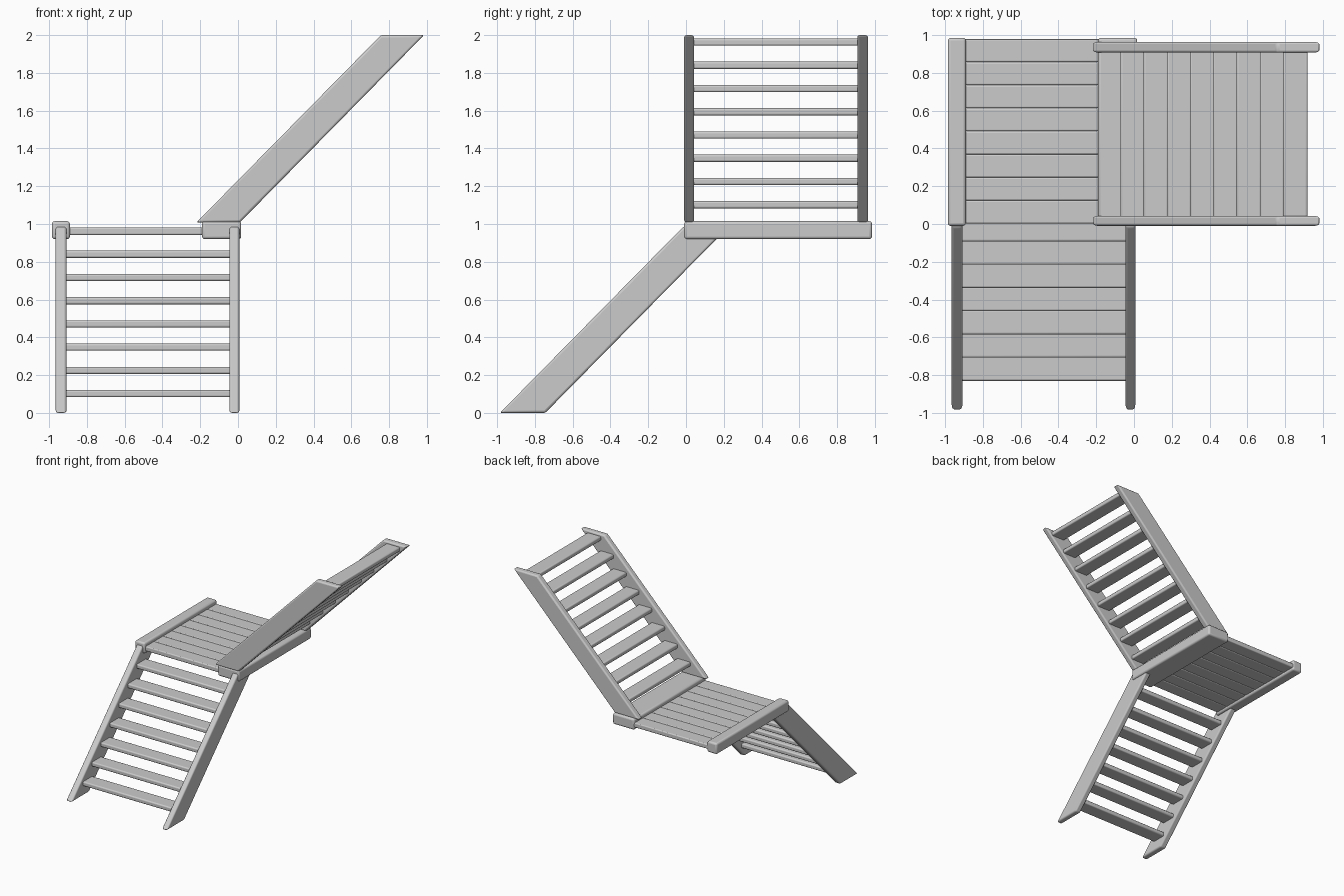
import bpy
import bmesh
from mathutils import Vector

cube = bpy.data.objects.get("Cube")
if cube:
    bpy.data.objects.remove(cube, do_unlink=True)

wood = bpy.data.materials.new("grey_wood")
wood.use_nodes = True
GREY = (0.6, 0.6, 0.6, 1)
wood.diffuse_color = GREY
wood.node_tree.nodes["Principled BSDF"].inputs["Base Color"].default_value = GREY


def finish(name, bm, bevel):
    """Turn a bmesh into a softly rounded timber part."""
    bmesh.ops.recalc_face_normals(bm, faces=bm.faces)
    mesh = bpy.data.meshes.new(name)
    bm.to_mesh(mesh)
    bm.free()
    mesh.materials.append(wood)
    ob = bpy.data.objects.new(name, mesh)
    bpy.context.collection.objects.link(ob)
    mod = ob.modifiers.new("rounded_edges", "BEVEL")
    mod.width = bevel
    mod.segments = 3
    bpy.ops.object.select_all(action="DESELECT")
    ob.select_set(True)
    bpy.context.view_layer.objects.active = ob
    bpy.ops.object.shade_smooth_by_angle()


def box(name, low, high, bevel):
    bm = bmesh.new()
    bmesh.ops.create_cube(bm, size=1)
    low, high = Vector(low), Vector(high)
    for v in bm.verts:
        v.co = (low + high) / 2 + v.co * (high - low)
    finish(name, bm, bevel)


def stringer(name, profile, a, b, place):
    """Extrude a (run, height) profile from a to b across the flight."""
    bm = bmesh.new()
    face = bm.faces.new([bm.verts.new(place(a, run, z)) for run, z in profile])
    out = bmesh.ops.extrude_face_region(bm, geom=[face])["geom"]
    shift = Vector(place(b, 0, 0)) - Vector(place(a, 0, 0))
    bmesh.ops.translate(bm, vec=shift, verts=[g for g in out if isinstance(g, bmesh.types.BMVert)])
    finish(name, bm, 0.012)


def flight(name, profile, sides, start, base, count, place):
    """Two stringers with evenly spaced treads between them."""
    for label, (a, b) in zip(("first", "second"), sides):
        stringer(f"{name}_{label}_stringer", profile, a, b, place)
    inner_a, inner_b = sides[0][1] - 0.01, sides[1][0] + 0.01
    for k in range(count):
        run, z = start + STEP * k, base + STEP * k
        box(f"{name}_tread_{k + 1}", place(inner_a, run, z - 0.019),
            place(inner_b, run + 0.13, z + 0.019), 0.01)


STEP = 0.123

# Lower flight climbs towards +y
flight("lower", [(-0.985, 0), (-0.745, 0), (0.22, 0.98), (-0.015, 0.985)],
       [(-0.965, -0.908), (-0.045, 0.007)], -0.83, 0.102, 7,
       lambda across, run, z: (across, run, z))

# Upper flight climbs towards +x
flight("upper", [(-0.22, 1.008), (0.01, 1.008), (0.985, 2), (0.757, 2)],
       [(-0.01, 0.043), (0.907, 0.964)], -0.072, 1.102, 8,
       lambda across, run, z: (run, across, z))

# Landing beams
box("landing_outer_beam", (-0.985, -0.01, 0.92), (-0.89, 0.985, 1.015), 0.015)
box("landing_inner_beam", (-0.19, -0.01, 0.92), (0.017, 0.985, 1.015), 0.015)

# Landing planks
for i in range(8):
    y = 0.003 + 0.122 * i
    box(f"landing_plank_{i + 1}", (-0.91, y, 0.942), (-0.17, y + 0.121, 0.982), 0.008)
